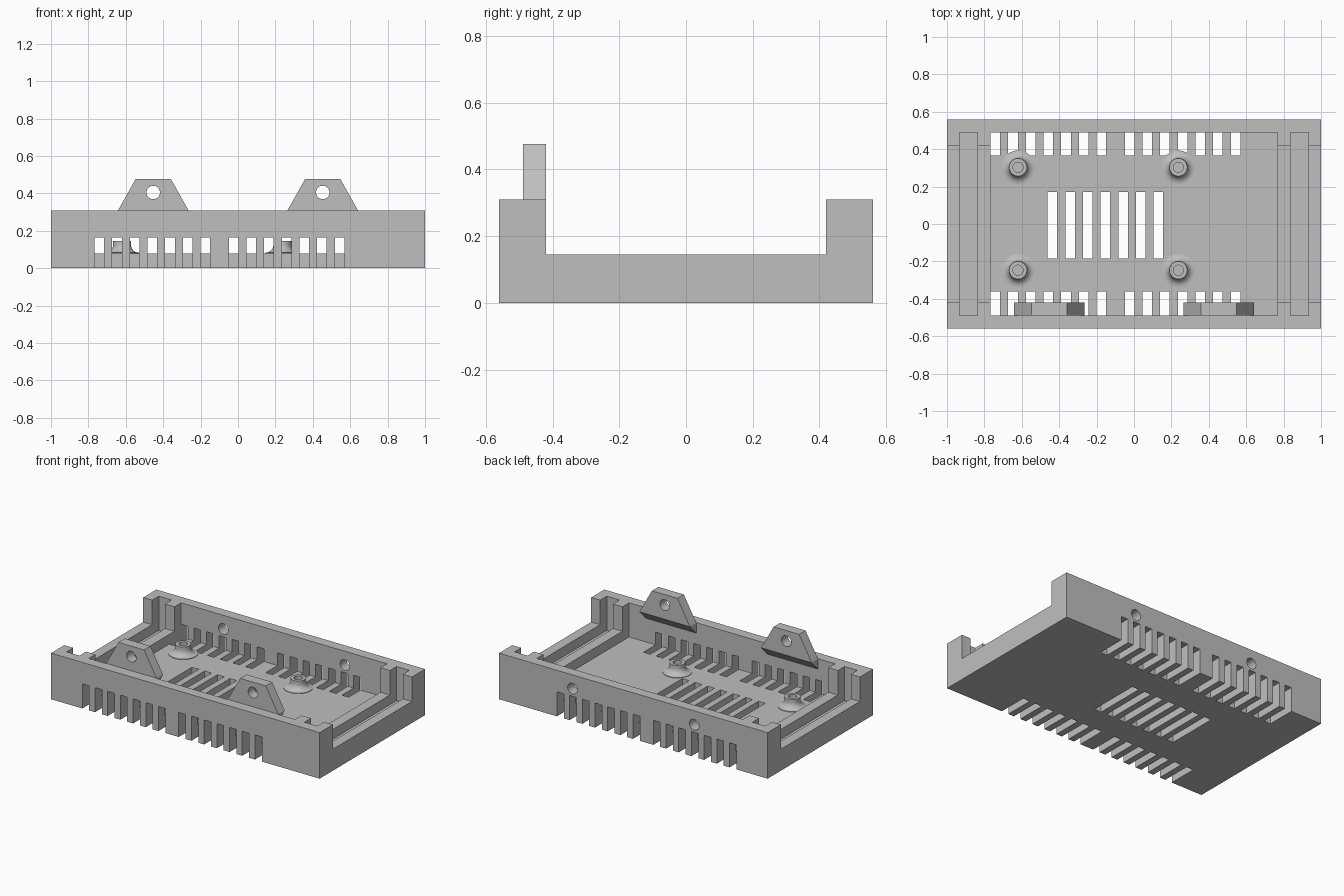
import bpy, bmesh, math
from mathutils import Matrix, Vector

old = bpy.data.objects.get("Cube")
if old:
    bpy.data.objects.remove(old, do_unlink=True)

# Single plastic material
grey = bpy.data.materials.new("grey plastic")
grey.use_nodes = True
colour = (0.52, 0.52, 0.52, 1)
grey.diffuse_color = colour
grey.node_tree.nodes["Principled BSDF"].inputs["Base Color"].default_value = colour


def to_object(name, bm):
    bmesh.ops.recalc_face_normals(bm, faces=bm.faces)
    mesh = bpy.data.meshes.new(name)
    bm.to_mesh(mesh)
    bm.free()
    mesh.materials.append(grey)
    obj = bpy.data.objects.new(name, mesh)
    bpy.context.collection.objects.link(obj)
    return obj


def add_box(bm, x0, x1, y0, y1, z0, z1):
    size = Matrix.Diagonal((x1 - x0, y1 - y0, z1 - z0, 1))
    middle = Matrix.Translation(((x0 + x1) / 2, (y0 + y1) / 2, (z0 + z1) / 2))
    bmesh.ops.create_cube(bm, size=1, matrix=middle @ size)


def boxes(name, items):
    bm = bmesh.new()
    for item in items:
        add_box(bm, *item)
    return to_object(name, bm)


def prism(name, points, extrude):
    bm = bmesh.new()
    face = bm.faces.new([bm.verts.new(p) for p in points])
    out = bmesh.ops.extrude_face_region(bm, geom=[face])["geom"]
    moved = [v for v in out if isinstance(v, bmesh.types.BMVert)]
    bmesh.ops.translate(bm, verts=moved, vec=Vector(extrude))
    return to_object(name, bm)


def hole_cutter(x, y, z, radius):
    bm = bmesh.new()
    place = Matrix.Translation((x, y, z)) @ Matrix.Rotation(math.pi / 2, 4, "X")
    bmesh.ops.create_cone(bm, cap_ends=True, segments=32, radius1=radius,
                          radius2=radius, depth=0.3, matrix=place)
    return to_object("hole_cutter", bm)


def cut(target, cutter):
    mod = target.modifiers.new("cut", "BOOLEAN")
    mod.operation = "DIFFERENCE"
    mod.solver = "EXACT"
    mod.object = cutter
    cutter.hide_render = True
    bpy.context.view_layer.objects.active = target
    bpy.ops.object.modifier_apply(modifier=mod.name)
    bpy.data.objects.remove(cutter, do_unlink=True)


def smooth(obj):
    bpy.ops.object.select_all(action="DESELECT")
    obj.select_set(True)
    bpy.context.view_layer.objects.active = obj
    bpy.ops.object.shade_smooth_by_angle(angle=math.radians(30))


FLOOR, RIM, LOW = 0.08, 0.31, 0.145
WIDTH, DEPTH, INNER = 1.0, 0.56, 0.49
LUG_X = 0.453

# Tray with its main cavity, end panel grooves and lowered ends
tray = boxes("tray", [(-WIDTH, WIDTH, -DEPTH, DEPTH, 0, RIM)])
cut(tray, boxes("cavity_cutter", [
    (-0.767, 0.767, -INNER, INNER, FLOOR, 0.5),
    (-0.933, -0.837, -INNER, INNER, FLOOR, 0.5),
    (0.837, 0.933, -INNER, INNER, FLOOR, 0.5)]))
cut(tray, boxes("end_cutter", [(-1.1, 1.1, -0.42, 0.42, LOW, 0.6)]))

# Ventilation slots along both walls and in the floor
pitch, slot = 0.0945, 0.051
vents = []
for start in (-0.767, -0.049):
    for i in range(7):
        x = start + i * pitch
        vents.append((x, x + slot, 0.365, 0.7, -0.1, 0.165))
        vents.append((x, x + slot, -0.7, -0.36, -0.1, 0.165))
for i in range(7):
    x = -0.462 + i * pitch
    vents.append((x, x + slot, -0.184, 0.171, -0.1, 0.2))
cut(tray, boxes("vent_cutter", vents))

# Screw holes in the back wall, screw lugs with braces on the front wall
for side, sx in (("right", -LUG_X), ("left", LUG_X)):
    cut(tray, hole_cutter(sx, 0.55, 0.217, 0.036))
    wide, narrow, top = 0.188, 0.095, 0.476
    lug = prism(side + "_lug",
                [(sx - wide, -0.488, RIM), (sx + wide, -0.488, RIM),
                 (sx + narrow, -0.488, top), (sx - narrow, -0.488, top)],
                (0, 0.068, 0))
    cut(lug, hole_cutter(sx, -0.45, 0.405, 0.036))
    smooth(lug)
    prism(side + "_lug_brace",
          [(sx - wide, -INNER, RIM), (sx - wide, -0.42, RIM),
           (sx - wide, -INNER, RIM - 0.07)], (2 * wide, 0, 0))
smooth(tray)


# Standoffs: hollow posts with a flared foot
def standoff(name, x, y):
    profile = [(0, FLOOR + 0.002), (0.027, FLOOR + 0.002), (0.027, LOW), (0.048, LOW)]
    for i in range(9):
        a = math.pi / 2 * i / 8
        profile.append((0.09 - 0.042 * math.cos(a), 0.125 - 0.042 * math.sin(a)))
    profile.append((0.09, FLOOR))
    bm = bmesh.new()
    verts = [bm.verts.new((r, 0, z)) for r, z in profile]
    edges = [bm.edges.new(pair) for pair in zip(verts, verts[1:])]
    bmesh.ops.spin(bm, geom=verts + edges, cent=(0, 0, 0), axis=(0, 0, 1),
                   angle=math.tau, steps=40, use_merge=True)
    bmesh.ops.remove_doubles(bm, verts=bm.verts, dist=0.0001)
    obj = to_object(name, bm)
    obj.location = (x, y, 0)
    smooth(obj)


for side, x in (("right", -0.62), ("left", 0.237)):
    for end, y in (("front", -0.247), ("back", 0.303)):
        standoff(end + "_" + side + "_standoff", x, y)
